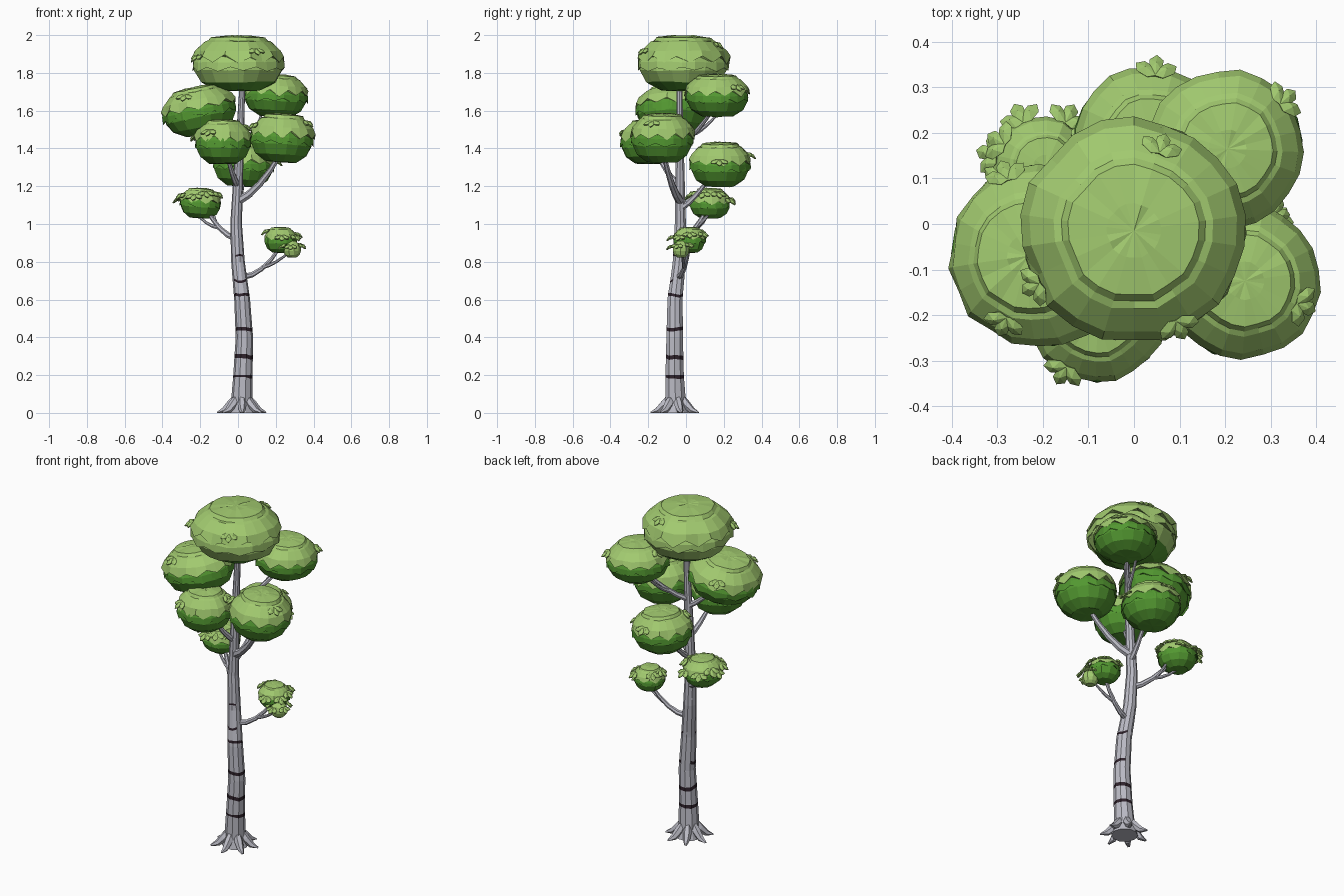
import bpy, math, random
from mathutils import Vector, Matrix, Euler

if "Cube" in bpy.data.objects:
    bpy.data.objects.remove(bpy.data.objects["Cube"])

random.seed(4)
TAU = math.tau


def material(name, rgb):
    m = bpy.data.materials.new(name)
    m.diffuse_color = (*rgb, 1)
    m.use_nodes = True
    m.node_tree.nodes["Principled BSDF"].inputs["Base Color"].default_value = m.diffuse_color
    return m


BARK = material("pale grey bark", (0.50, 0.50, 0.56))
MARK = material("dark bark mark", (0.028, 0.016, 0.024))
LIGHT = material("light green", (0.36, 0.59, 0.16))
DARK = material("deep green", (0.085, 0.31, 0.03))


def make(name, verts, faces, mats, idx=None):
    me = bpy.data.meshes.new(name)
    me.from_pydata(verts, [], faces)
    for m in mats:
        me.materials.append(m)
    if idx:
        me.polygons.foreach_set("material_index", idx)
    me.update()
    ob = bpy.data.objects.new(name, me)
    bpy.context.collection.objects.link(ob)
    return ob


def skin(rows, n):
    """Quads between successive rings of n vertices."""
    return [(i * n + j, i * n + (j + 1) % n, (i + 1) * n + (j + 1) % n, (i + 1) * n + j)
            for i in range(rows - 1) for j in range(n)]


def tube(name, pts, radii, n=7):
    """Tapered limb through points, kept above the ground."""
    verts = []
    for i, (p, r) in enumerate(zip(pts, radii)):
        q = (pts[min(i + 1, len(pts) - 1)] - pts[max(i - 1, 0)]).to_track_quat('Z', 'Y')
        for j in range(n):
            a = TAU * j / n
            v = p + q @ Vector((math.cos(a), math.sin(a), 0)) * r
            verts.append(Vector((v.x, v.y, max(v.z, 0))))
    caps = [tuple(reversed(range(n))), tuple(range(len(verts) - n, len(verts)))]
    return make(name, verts, skin(len(pts), n) + caps, [BARK])


# ---- trunk: loft along a gentle bend with dark mark rows ----
CURVE = [(0, .02, -.055, .072), (.05, .02, -.055, .058), (.2, .026, -.06, .051), (.4, .034, -.06, .046),
         (.6, .022, -.058, .042), (.8, 0, -.036, .036), (1, -.01, -.03, .031), (1.78, .025, -.035, .014)]
# height, first side, number of sides
BANDS = [(.185, 0, 10), (.285, 0, 10), (.435, 4, 8), (.615, 5, 7), (.695, 6, 3), (.83, 7, 2)]


def trunk_at(z):
    for a, b in zip(CURVE, CURVE[1:]):
        if z <= b[0]:
            return Vector(a).lerp(Vector(b), (z - a[0]) / (b[0] - a[0]))


N = 10
rings = [(c[0], None) for c in CURVE]
for b in BANDS:
    rings += [(b[0], b), (b[0] + .028 - .022 * b[0], 0)]
rings.sort(key=lambda r: r[0])
verts, idx, wob = [], [], []
for z, tag in rings:
    _, x, y, r = trunk_at(z)
    if tag:
        wob = [random.uniform(-.007, .007) for _ in range(N)]
    for j in range(N):
        a = TAU * j / N
        verts.append((x + r * math.cos(a), y + r * math.sin(a), z + (0 if tag is None else wob[j])))
        idx.append(int(bool(tag) and (j - tag[1]) % N < tag[2]))
make("trunk", verts, skin(len(rings), N) + [tuple(reversed(range(N)))], [BARK, MARK], idx[:-N] + [0])

# ---- roots: a star of tapering toes ----
for k in range(7):
    a = TAU * k / 7 + .25
    pts = [Vector((.02 + s * math.cos(a), -.055 + s * math.sin(a), 1.1 * (.135 - s) ** 2 / .135))
           for s in (.03, .06, .095, .132)]
    tube(f"root_{k}", pts, (.016, .024, .018, .006), 6)


# ---- branches: leave the trunk outward, then bend upward ----
def branch(name, start, end, r, lift=.45):
    a, b = Vector(start), Vector(end)
    pts = []
    for i in range(5):
        t = i / 4
        p = a.lerp(b, t)
        p.z -= lift * (b.z - a.z) * t * (1 - t)
        pts.append(p)
    tube(name, pts, [r * (1 - .13 * i) for i in range(5)])


branch("right_low_branch", (.02, -.04, .72), (.23, .02, .89), .017, 1)
branch("right_low_twig", (.13, -.01, .77), (.28, -.02, .86), .011, .6)
branch("left_low_branch", (-.005, -.03, .92), (-.18, .12, 1.1), .018, .8)
branch("left_low_twig_a", (-.1, .05, .98), (-.24, .13, 1.08), .011, .9)
branch("left_low_twig_b", (-.11, .06, .99), (-.14, .15, 1.1), .01)
branch("right_branch", (0, -.03, 1.12), (.23, -.12, 1.38), .024, .6)
branch("front_branch", (0, -.03, 1.2), (-.06, -.16, 1.38), .019)
branch("back_branch", (0, -.03, 1.08), (.03, .14, 1.27), .018)
branch("left_branch", (.01, -.03, 1.38), (-.18, -.06, 1.56), .017)
branch("back_right_branch", (.01, -.03, 1.42), (.18, .15, 1.62), .017)
branch("back_right_twig", (.08, .05, 1.48), (.13, .18, 1.6), .012)


# ---- foliage ----
def shell(name, M, profile, n, mats, rows=None):
    """Revolved low-poly shell; profile items are (radius, height, zigzag)."""
    verts, faces = [], skin(len(profile), n)
    ph = random.random()
    wobble = [random.uniform(.97, 1.03) for _ in range(n)]
    for r, h, zig in profile:
        for j in range(n):
            a = TAU * (j + ph) / n
            dz = (1 if j % 2 else -1) * zig * random.uniform(.5, 1.3) + random.uniform(-.02, .02)
            verts.append(M @ Vector((r * wobble[j] * math.cos(a), r * wobble[j] * math.sin(a), h + dz)))
    idx = [(rows[i // n] if rows else 0) for i in range(len(faces))]
    top = len(verts) - n
    for base, (r, h, _) in ((0, profile[0]), (top, profile[-1])):
        if r < .7:                              # close the crown or underside
            c = len(verts)
            verts.append(M @ Vector((0, 0, h * 1.03 if base == 0 else h)))
            for j in range(n):
                e, f = base + j, base + (j + 1) % n
                faces.append((e, f, c) if base else (f, e, c))
                idx.append(0)
    return make(name, verts, faces, mats, idx)


def sprig(name, M, az, h, size):
    """Three-lobed leaf lying on the cap and pointing outward and down."""
    r = math.sqrt(1 - h ** 2.2)
    out = Vector((math.cos(az), math.sin(az), 0))
    o = M @ (out * r + Vector((0, 0, h)))
    side = Vector((-out.y, out.x, 0))
    down = (out * .8 - Vector((0, 0, .45))).normalized()
    nrm = down.cross(side)
    verts, faces = [], []
    for t in (-1, 0, 1):
        u = down * math.cos(t) + side * math.sin(t)
        w = nrm.cross(u)
        b = len(verts)
        for k in range(6):                      # six-sided lobe around a raised middle
            x, y = .5 - .5 * math.cos(TAU * k / 6), .27 * math.sin(TAU * k / 6)
            verts.append(o + (u * x + w * y - nrm * .1 * x * x) * size)
        verts.append(o + (u * .55 + nrm * .14) * size)
        faces += [(b + k, b + (k + 1) % 6, b + 6) for k in range(6)]
    make(name, verts, faces, [LIGHT]).modifiers.new("thickness", 'SOLIDIFY').thickness = .008


BODY = [(.5, -.95, 0), (.82, -.66, 0), (.97, -.25, 0), (.96, .1, 0), (.85, .45, 0)]
SKIRT = [(.92, -.1, 0), (1.01, -.2, .08), (1, .05, 0), (.88, .45, 0)]
CAP = [(.88, .2, 0), (1.03, .13, .13), (.95, .45, 0), (.73, .76, 0), (.66, .8, 0), (.6, .92, 0), (.25, .98, 0)]


def clump(name, c, r, h, tilt, leaves, start, n=16, size=.05):
    """Body, zigzag skirt and zigzag cap, with leaves spread from a start angle."""
    M = (Matrix.Translation(c) @ Euler((0, math.radians(tilt), 0)).to_matrix().to_4x4()
         @ Matrix.Diagonal((r, r, h, 1)))
    crown = name == "crown"                     # light all over except its underside
    shell(name + "_body", M, BODY, n, [DARK, LIGHT], [0, 1, 1, 1] if crown else None)
    shell(name + "_skirt", M, SKIRT, n + 6, [LIGHT if crown else DARK])
    shell(name + "_cap", M, CAP, n + 6, [LIGHT])
    for k in range(leaves):
        sprig(f"{name}_leaf_{k}", M, math.radians(start + k * 137), .25 + .45 * ((k + 1) % 3) / 2, size)


clump("crown", (0, -.015, 1.85), .24, .15, 0, 3, -65)
clump("left", (-.205, -.07, 1.6), .195, .13, -12, 2, 110)
clump("back_right", (.2, .165, 1.68), .168, .115, 3, 2, 40)
clump("right", (.235, -.125, 1.455), .168, .132, 4, 2, 200)
clump("front", (-.08, -.195, 1.435), .149, .12, 0, 3, 240)
clump("back", (.03, .18, 1.315), .161, .12, 4, 3, 85)
clump("left_low", (-.2, .125, 1.11), .108, .082, 4, 9, 150, 12)
clump("right_low", (.225, .02, .915), .086, .07, 0, 6, 0, 10, .042)

# small light leaf ball beside the low right clump
M = Matrix.Translation((.287, -.025, .868)) @ Matrix.Scale(.047, 4)
shell("small_leaf_ball", M, BODY + [(.4, .9, 0)], 10, [LIGHT])
for k in range(5):
    sprig(f"small_ball_leaf_{k}", M, k * 1.3 - 1.7, .3 + .1 * (k % 3), .036)
